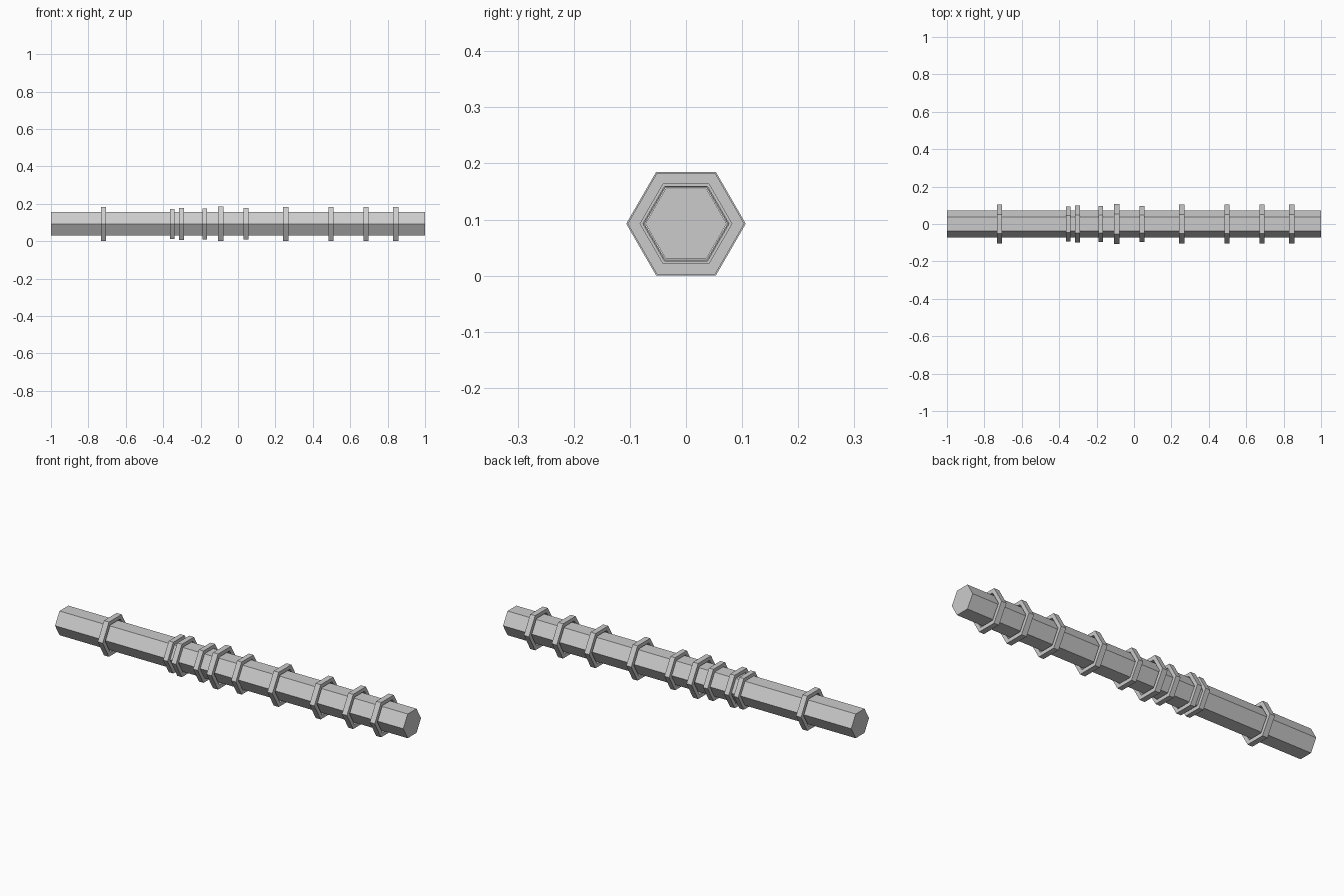
import bpy, bmesh, math

if "Cube" in bpy.data.objects:
    bpy.data.objects.remove(bpy.data.objects["Cube"])

AXIS_Z = 0.0925   # height of the common centre line


def hexagon(bm, x, r):
    """Six vertices around the x axis, corners pointing to +y and -y."""
    return [bm.verts.new((x, r * math.cos(i * math.pi / 3), r * math.sin(i * math.pi / 3)))
            for i in range(6)]


def bridge(bm, a, b):
    for i in range(6):
        j = (i + 1) % 6
        bm.faces.new((a[i], a[j], b[j], b[i]))


def finish(bm, name, x):
    bmesh.ops.recalc_face_normals(bm, faces=bm.faces)
    mesh = bpy.data.meshes.new(name)
    bm.to_mesh(mesh)
    bm.free()
    obj = bpy.data.objects.new(name, mesh)
    obj.location = (x, 0, AXIS_Z)
    bpy.context.collection.objects.link(obj)


def shaft(length, r):
    bm = bmesh.new()
    a, b = hexagon(bm, -length / 2, r), hexagon(bm, length / 2, r)
    bridge(bm, a, b)
    bm.faces.new(a)
    bm.faces.new(b)
    finish(bm, "shaft", 0)


def collar(name, x, r):
    # open hexagonal ring, a little wider than the shaft; all sizes scale with r
    bm = bmesh.new()
    w, inner = 0.137 * r, 0.786 * r
    loops = [hexagon(bm, -w, r), hexagon(bm, w, r),
             hexagon(bm, w, inner), hexagon(bm, -w, inner)]
    for i in range(4):
        bridge(bm, loops[i], loops[(i + 1) % 4])
    finish(bm, name, x)


# Hexagonal bar
shaft(2.0, 0.0725)

# Loose collars along the bar: (position, outer radius)
collars = [(-0.719, 0.104), (-0.352, 0.0935), (-0.301, 0.0985), (-0.178, 0.0955),
           (-0.092, 0.1065), (0.042, 0.0975), (0.256, 0.104), (0.497, 0.104),
           (0.684, 0.104), (0.844, 0.104)]
for n, (x, r) in enumerate(collars, 1):
    collar(f"collar_{n}", x, r)
